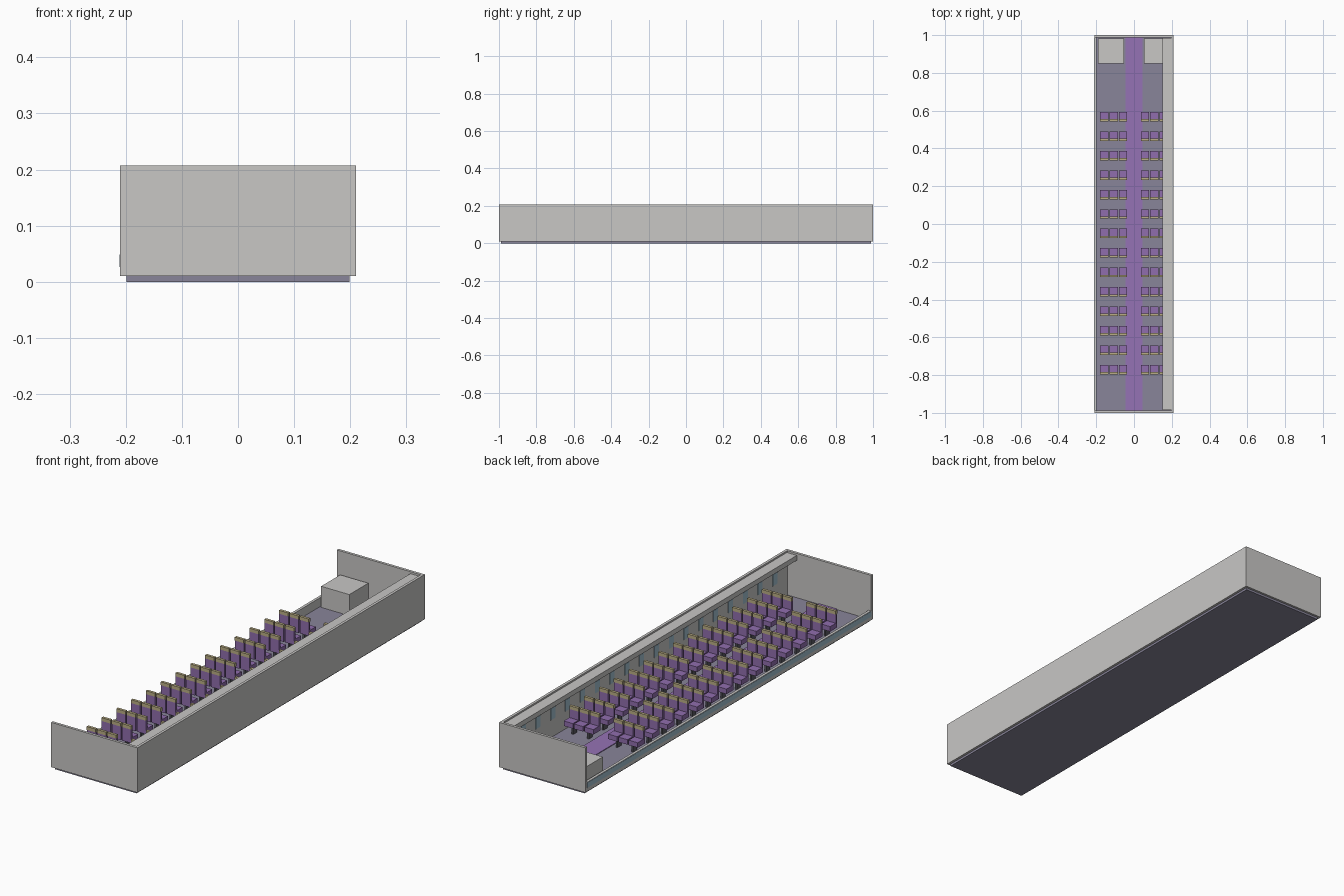
import bpy, bmesh

if "Cube" in bpy.data.objects:
    bpy.data.objects.remove(bpy.data.objects["Cube"])


def material(name, rgb):
    m = bpy.data.materials.new(name)
    m.diffuse_color = (*rgb, 1)
    m.use_nodes = True
    m.node_tree.nodes["Principled BSDF"].inputs["Base Color"].default_value = m.diffuse_color
    return m


SHELL = material("light grey", (0.58, 0.57, 0.56))
FLOOR = material("floor grey violet", (0.25, 0.235, 0.32))
CARPET = material("carpet purple", (0.30, 0.17, 0.46))
SEAT = material("seat purple", (0.28, 0.155, 0.42))
COVER = material("headrest beige", (0.50, 0.43, 0.24))
GLASS = material("window blue", (0.36, 0.52, 0.62))
LEG = material("leg dark grey", (0.10, 0.10, 0.12))


def boxes(name, mat, spans):
    """One object from boxes given as (x0, x1, y0, y1, z0, z1)."""
    bm = bmesh.new()
    for x0, x1, y0, y1, z0, z1 in spans:
        verts = bmesh.ops.create_cube(bm, size=1)["verts"]
        for v in verts:
            v.co.x = x1 if v.co.x > 0 else x0
            v.co.y = y1 if v.co.y > 0 else y0
            v.co.z = z1 if v.co.z > 0 else z0
    mesh = bpy.data.meshes.new(name)
    bm.to_mesh(mesh)
    bm.free()
    mesh.materials.append(mat)
    ob = bpy.data.objects.new(name, mesh)
    bpy.context.collection.objects.link(ob)
    return ob


W, T = 0.21, 0.012       # half width and wall thickness
BASE, TOP = 0.01, 0.207  # wall bottom and top
PITCH = 0.103            # seat row spacing

# Floor slab and aisle carpet
boxes("floor", FLOOR, [(-0.199, 0.199, -0.99, 0.99, 0, 0.012)])
boxes("aisle_carpet", CARPET, [(-0.045, 0.045, -0.988, 0.988, 0.012, 0.015)])

# Shell: full end walls and right wall, low cutaway left wall
boxes("front_wall", SHELL, [(-W, W, -1, -1 + T, BASE, TOP)])
boxes("back_wall", SHELL, [(-W, W, 1 - T, 1, BASE, TOP)])
boxes("right_wall", SHELL, [(W - T, W, -1 + T, 1 - T, BASE, TOP)])
boxes("left_low_wall", SHELL, [(-W, -W + T, -1 + T, 1 - T, BASE, 0.051)])
boxes("left_wall_strip", GLASS, [(-W - 0.001, -W, -0.988, 0.988, 0.026, 0.049)])

# Overhead bin along the right wall
boxes("overhead_bin", SHELL, [(0.15, W - T, -0.985, 0.985, 0.178, 0.2)])

# Inner window plates on the right wall
boxes("windows", GLASS, [
    (W - T - 0.002, W - T, y - 0.016, y + 0.016, 0.09, 0.14)
    for y in (-0.90 + PITCH * i for i in range(18))])

# Galley cabinets at the back
boxes("galley_cabinets", SHELL, [
    (-0.19, -0.053, 0.85, 0.982, 0.012, 0.105),
    (0.053, 0.19, 0.85, 0.982, 0.012, 0.105)])

# Seats: three on each side of the aisle, facing the back
cushions, backs, covers, legs = [], [], [], []
for row in range(14):
    y = -0.795 + PITCH * row
    for side in (-1, 1):
        for c in (0.058, 0.108, 0.158):
            a, b = side * c - 0.022, side * c + 0.022
            cushions.append((a, b, y + 0.010, y + 0.049, 0.044, 0.066))
            backs.append((a, b, y, y + 0.010, 0.044, 0.104))
            covers.append((a, b, y - 0.001, y + 0.011, 0.104, 0.119))
        for c in (0.07, 0.146):
            x = side * c
            legs.append((x - 0.004, x + 0.004, y + 0.012, y + 0.038, 0.012, 0.044))
boxes("seat_cushions", SEAT, cushions)
boxes("seat_backs", SEAT, backs)
boxes("headrest_covers", COVER, covers)
boxes("seat_legs", LEG, legs)
